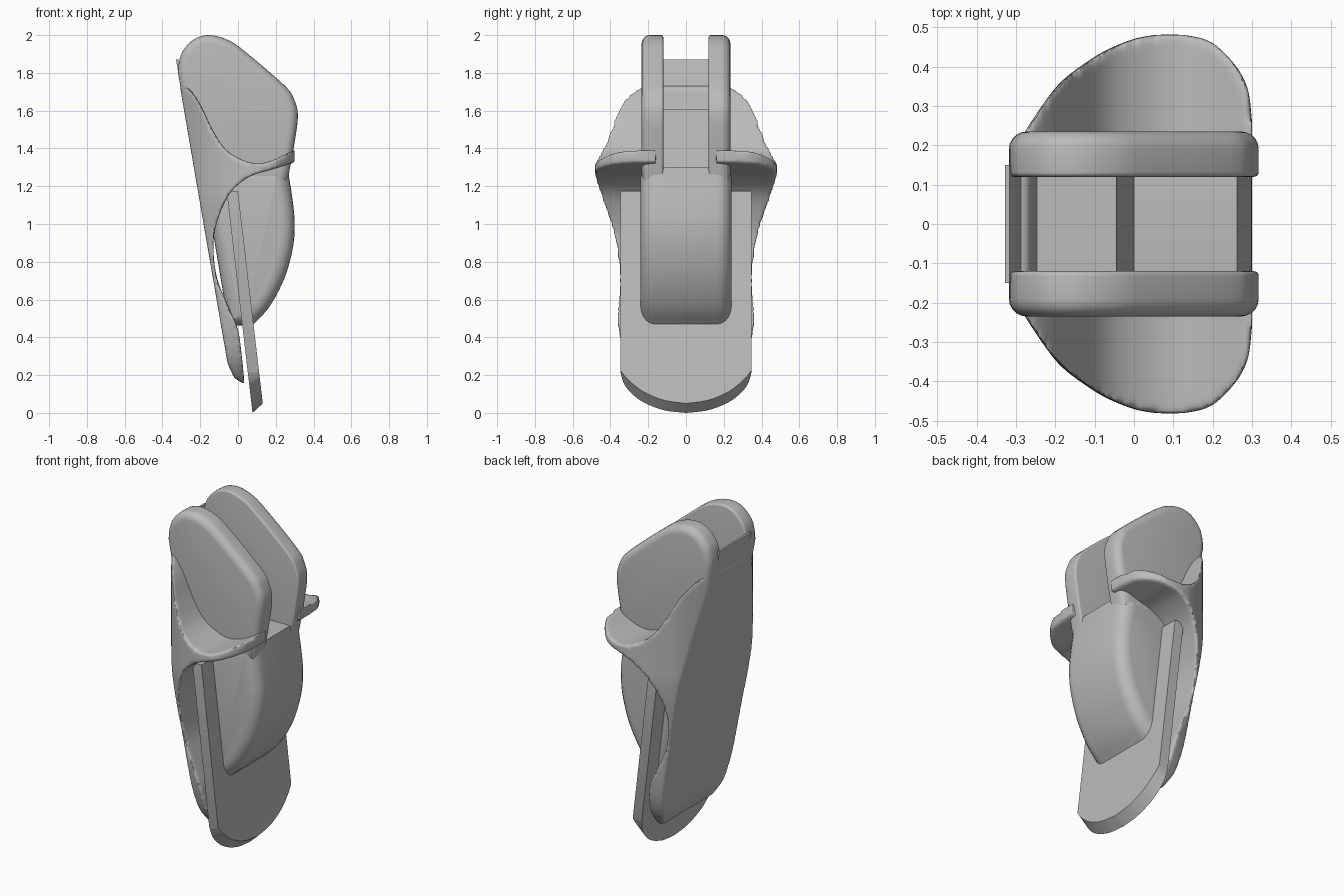
import bpy
import bmesh
from mathutils import Vector

cube = bpy.data.objects.get("Cube")
if cube:
    bpy.data.objects.remove(cube, do_unlink=True)

grey = bpy.data.materials.new("satin grey")
grey.use_nodes = True
grey.diffuse_color = (0.5, 0.5, 0.5, 1)
grey.node_tree.nodes["Principled BSDF"].inputs["Base Color"].default_value = (0.5, 0.5, 0.5, 1)


def smooth_path(points, steps=5):
    """Catmull-Rom curve through 2D points."""
    p = [Vector(q) for q in points]
    p = [2 * p[0] - p[1]] + p + [2 * p[-1] - p[-2]]
    path = []
    for a, b, c, d in zip(p, p[1:], p[2:], p[3:]):
        for i in range(steps):
            t = i / steps
            path.append(tuple(0.5 * (2 * b + (c - a) * t + (2 * a - 5 * b + 4 * c - d) * t ** 2
                                     + (3 * b - a - 3 * c + d) * t ** 3)))
    return path + [tuple(points[-1])]


def loft(name, rings, bevels=()):
    """Skin closed rings; bevels lists (cap index, radius) for rounded cap rims."""
    bm = bmesh.new()
    loops = [[bm.verts.new(co) for co in ring] for ring in rings]
    n = len(loops[0])
    for lo, hi in zip(loops, loops[1:]):
        for i in range(n):
            j = (i + 1) % n
            bm.faces.new((lo[i], lo[j], hi[j], hi[i]))
    caps = [bm.faces.new(loops[0]), bm.faces.new(loops[-1])]
    bmesh.ops.recalc_face_normals(bm, faces=bm.faces[:])
    rims = [(list(caps[k].edges), radius) for k, radius in bevels]
    for edges, radius in rims:
        bmesh.ops.bevel(bm, geom=[e for e in edges if e.is_valid], offset=radius,
                        offset_type='OFFSET', segments=5, profile=0.5,
                        affect='EDGES', clamp_overlap=False)
    bmesh.ops.recalc_face_normals(bm, faces=bm.faces[:])
    mesh = bpy.data.meshes.new(name)
    bm.to_mesh(mesh)
    bm.free()
    mesh.materials.append(grey)
    ob = bpy.data.objects.new(name, mesh)
    bpy.context.collection.objects.link(ob)
    return ob


def prism(name, profile, y0, y1, bevels=()):
    """Extrude an x-z profile along y."""
    return loft(name, [[(x, y, z) for x, z in profile] for y in (y0, y1)], bevels)


def shade(ob, angle=0.6):
    bpy.ops.object.select_all(action='DESELECT')
    ob.select_set(True)
    bpy.context.view_layer.objects.active = ob
    bpy.ops.object.shade_smooth_by_angle(angle=angle)


# Winged housing: side profile with the swept upper and lower edges
upper = smooth_path([(-0.3, 1.735), (-0.257, 1.715), (-0.2, 1.635), (-0.135, 1.5), (-0.07, 1.4),
                     (0.01, 1.345), (0.1, 1.32), (0.19, 1.34), (0.3, 1.395)])
lower = smooth_path([(0.3, 1.325), (0.17, 1.285), (0.06, 1.25), (-0.045, 1.16), (-0.114, 1.0),
                     (-0.13, 0.87), (-0.11, 0.71), (-0.045, 0.55), (0, 0.44), (0.02, 0.3),
                     (0.035, 0.15)])
housing = prism("winged_housing", upper + lower + [(-0.02, 0.185), (-0.055, 0.26), (-0.306, 1.72)],
                -0.6, 0.6)

# Plan outline of the wings, narrowing toward the foot
half = smooth_path([(-0.36, 0.04), (-0.32, 0.15), (-0.28, 0.23), (-0.2, 0.345), (-0.12, 0.41),
                    (-0.05, 0.45), (0.03, 0.477), (0.13, 0.48), (0.2, 0.46), (0.26, 0.4),
                    (0.29, 0.34), (0.3, 0.26)])
plan = half + [(x, -y) for x, y in reversed(half)]
taper = smooth_path([(0.1, 0.2), (0.15, 0.4), (0.2, 0.54), (0.3, 0.68), (0.45, 0.77),
                     (0.7, 0.845), (0.9, 0.93), (1.1, 1), (1.3, 1), (1.9, 1)], 3)
envelope = loft("plan_cutter", [[(x, y * s, z) for x, y in plan] for z, s in taper])

# Slot between the cheeks
slot = prism("slot_cutter", [(-0.29, 1.9), (-0.245, 1.59), (-0.05, 1.59), (-0.01, 1.28),
                             (0.5, 1.28), (0.5, 1.9)], -0.16, 0.16)
for cutter, operation in ((envelope, 'INTERSECT'), (slot, 'DIFFERENCE')):
    cutter.hide_render = True
    mod = housing.modifiers.new(operation.title(), 'BOOLEAN')
    mod.object, mod.operation, mod.solver = cutter, operation, 'EXACT'

# Soften the housing edges
remesh = housing.modifiers.new("Even mesh", 'REMESH')
remesh.mode, remesh.voxel_size = 'VOXEL', 0.01
soften = housing.modifiers.new("Soft edges", 'SMOOTH')
soften.factor, soften.iterations = 0.5, 8
bpy.context.view_layer.objects.active = housing
for mod in list(housing.modifiers):
    bpy.ops.object.modifier_apply(modifier=mod.name)
for cutter in (envelope, slot):
    bpy.data.objects.remove(cutter, do_unlink=True)
if not housing.data.materials:
    housing.data.materials.append(grey)
shade(housing, 0.9)

# Twin rounded cheeks
crown = smooth_path([(-0.318, 1.8), (-0.312, 1.86), (-0.29, 1.92), (-0.23, 1.98), (-0.15, 2.0),
                     (-0.055, 1.975), (0.035, 1.915), (0.245, 1.735), (0.297, 1.66),
                     (0.317, 1.565), (0.29, 1.37)], 4)
cheek = crown + [(0.26, 1.22), (-0.21, 1.2)]
for side, name in ((1, "left_cheek"), (-1, "right_cheek")):
    shade(prism(name, cheek, side * 0.12, side * 0.235, [(0, 0.012), (1, 0.045)]))

# Stepped bridge and thin back wall between the cheeks
shade(prism("center_bridge", [(-0.328, 1.87), (-0.316, 1.87), (-0.262, 1.61), (-0.045, 1.61),
                              (0, 1.3), (0.262, 1.3), (0.24, 1.1), (-0.195, 1.1)], -0.15, 0.15))

# Bulging front boss
nose = smooth_path([(0.262, 1.302), (0.29, 1.12), (0.3, 1.0), (0.29, 0.87), (0.245, 0.71),
                    (0.165, 0.56), (0.077, 0.465)])
shade(prism("front_boss", nose + [(-0.05, 0.46), (-0.14, 1.0), (-0.19, 1.302)],
            -0.24, 0.24, [(0, 0.075), (1, 0.075)]))

# Leaning tongue plate with a rounded, chamfered foot
front_arc = smooth_path([(0, 0.05), (0.12, 0.068), (0.23, 0.115), (0.31, 0.18), (0.347, 0.225)])
back_arc = smooth_path([(0, 0.0), (0.12, 0.015), (0.24, 0.065), (0.32, 0.14), (0.347, 0.215)])
rings = []
for arc, inset in ((front_arc, 0), (back_arc, 0.06)):
    edge = arc + [(0.347, 1.175)]
    outline = edge + [(-y, z) for y, z in reversed(edge[1:])]
    rings.append([(0.137 - inset - 0.117 * z, y, z) for y, z in outline])
shade(loft("tongue_plate", rings), 0.5)
